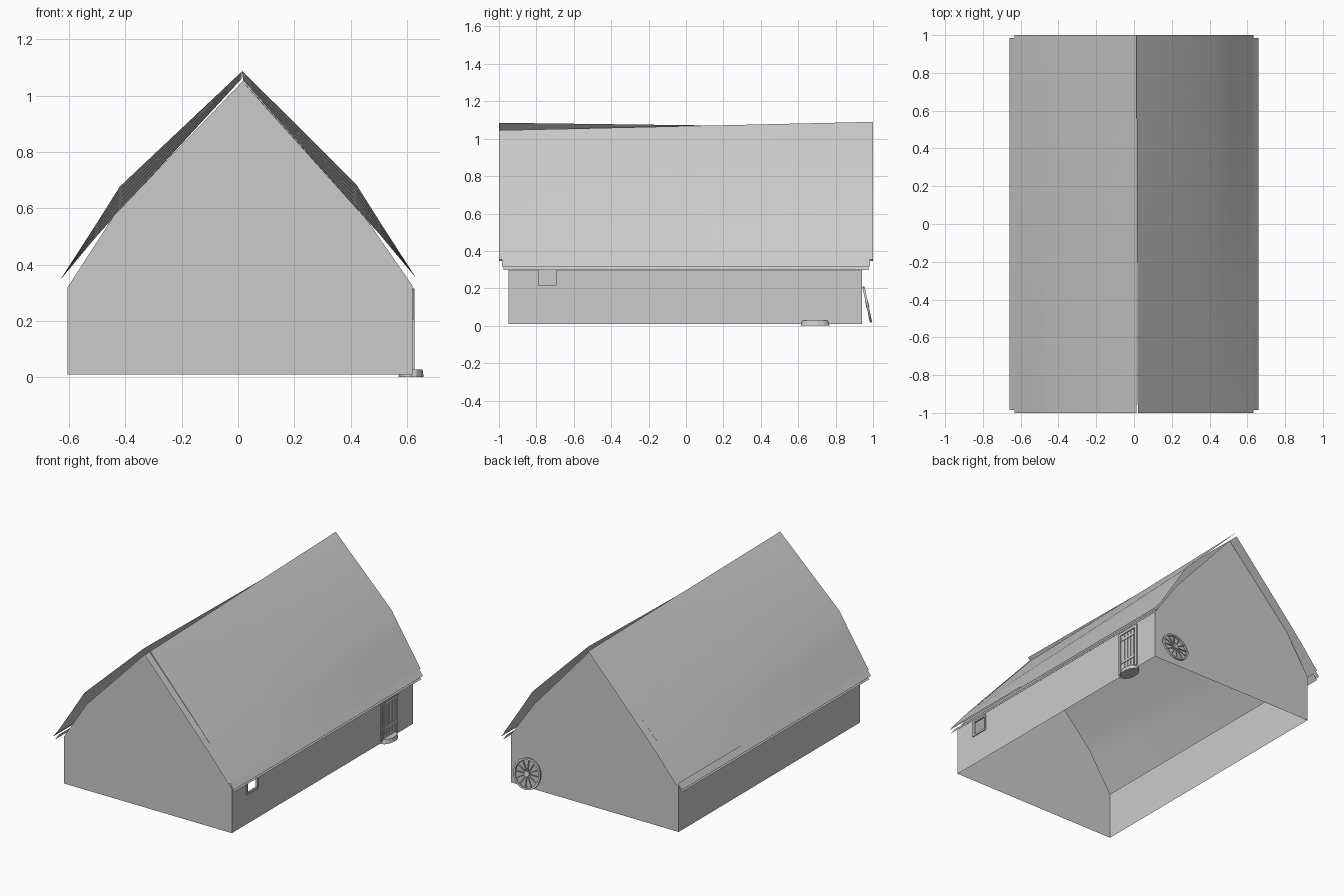
import bpy, bmesh, math
from mathutils import Matrix, Vector

if "Cube" in bpy.data.objects:
    bpy.data.objects.remove(bpy.data.objects["Cube"])


def mesh_object(name, verts, faces, smooth=False):
    me = bpy.data.meshes.new(name)
    me.from_pydata(verts, [], faces)
    me.update()
    ob = bpy.data.objects.new(name, me)
    bpy.context.collection.objects.link(ob)
    if smooth:
        me.shade_smooth()
    return ob


def loft(name, front, back, y0, y1, steps=6):
    """Thin sheet blended between an x-z profile at y0 and one at y1."""
    n = len(front)
    verts, faces = [], []
    for i in range(steps + 1):
        t = i / steps
        for a, b in zip(front, back):
            verts.append((a[0] + (b[0] - a[0]) * t, y0 + (y1 - y0) * t,
                          a[1] + (b[1] - a[1]) * t))
    for i in range(steps):
        for j in range(n - 1):
            k = i * n + j
            faces.append((k, k + 1, k + n + 1, k + n))
    return mesh_object(name, verts, faces, True)


def boxes(name, items):
    """One object from several boxes given as (centre, size)."""
    bm = bmesh.new()
    for c, s in items:
        bmesh.ops.create_cube(bm, size=1, matrix=Matrix.Translation(c) @ Matrix.Diagonal((*s, 1)))
    ob = mesh_object(name, [], [])
    bm.to_mesh(ob.data)
    bm.free()
    return ob


# Gable ends
outline = [(-0.605, 0.01), (0.62, 0.01), (0.62, 0.325), (0.45, 0.57),
           (0.02, 1.055), (-0.44, 0.575), (-0.605, 0.32)]
for name, y in (("front_gable", -0.95), ("back_gable", 0.94)):
    mesh_object(name, [(x, y, z) for x, z in outline], [tuple(range(len(outline)))])

# Side walls; the right one has a window opening
mesh_object("left_wall", [(-0.605, -0.95, 0.01), (-0.605, 0.94, 0.01),
                          (-0.605, 0.94, 0.32), (-0.605, -0.95, 0.32)], [(0, 1, 2, 3)])
ys, zs = (-0.95, -0.79, -0.69, 0.94), (0.01, 0.215, 0.31, 0.325)
mesh_object("right_wall", [(0.62, y, z) for y in ys for z in zs],
            [(i * 4 + j, i * 4 + 4 + j, i * 4 + 5 + j, i * 4 + 1 + j)
             for i in range(3) for j in range(3) if (i, j) != (1, 1)])

# Sagging roof slopes: one end bulges, the other is nearly straight
bulged = [(0.42, 0.685), (0.505, 0.55), (0.632, 0.353)]
straight = [(0.42, 0.60), (0.505, 0.505), (0.632, 0.353)]
ridge_hi, ridge_lo = (0.013, 1.09), (0.02, 1.045)
loft("right_roof", [ridge_lo] + straight, [ridge_hi] + bulged, -1, 1)
flip = lambda pts: [(-x, z - 0.008) for x, z in pts]
loft("left_roof", [(0.013, 1.085)] + flip(bulged), [(0.013, 1.06)] + flip(straight), -1, 1)

# Eave boards
for side, s in (("right", 1), ("left", -1)):
    for name, y, pts in (("upper", 0.985, [(0.632, 0.355), (0.66, 0.318)]),
                         ("lower", 0.975, [(0.625, 0.335), (0.652, 0.297)])):
        p = [(x * s, z) for x, z in pts]
        loft(f"{side}_{name}_eave_board", p, p, -y, y, 1)

# Window frame
t = 0.012
boxes("window_frame", [((0.62, y, 0.26), (0.012, t, 0.105)) for y in (-0.794, -0.686)] +
      [((0.62, -0.74, z), (0.012, 0.12, t)) for z in (0.211, 0.307)])

# Door frame, plank joints and cross battens
boxes("door_frame", [((0.621, y, 0.17), (0.012, 0.018, 0.29)) for y in (0.606, 0.762)] +
      [((0.621, 0.684, 0.305), (0.012, 0.17, 0.018))])
boxes("door_planks", [((0.62, y, 0.165), (0.008, 0.022, 0.25))
                      for y in (0.64, 0.67, 0.70, 0.73)])
boxes("door_battens", [((0.622, 0.687, z), (0.01, 0.125, 0.018)) for z in (0.10, 0.26)])

# Rounded door step
bm = bmesh.new()
bmesh.ops.create_cone(bm, cap_ends=True, segments=14, radius1=1, radius2=0.9, depth=1,
                      matrix=Matrix.Translation((0.615, 0.69, 0.0135)) @ Matrix.Diagonal((0.046, 0.078, 0.027, 1)))
step = mesh_object("door_step", [], [])
bm.to_mesh(step.data)
bm.free()

# Cart wheel leaning on the back wall
lean = Matrix.Translation((0.48, 0.969, 0.114)) @ Matrix.Rotation(math.radians(90 + 12), 4, 'X')
bm = bmesh.new()
n = 24
rings = [[bm.verts.new((r * math.cos(a), r * math.sin(a), z))
          for r, z in ((0.086, -0.006), (0.098, -0.006), (0.098, 0.006), (0.086, 0.006))]
         for a in (2 * math.pi * i / n for i in range(n))]
for i in range(n):
    a, b = rings[i], rings[(i + 1) % n]
    for j in range(4):
        bm.faces.new((a[j], b[j], b[(j + 1) % 4], a[(j + 1) % 4]))
for i in range(12):
    m = Matrix.Rotation(math.pi * i / 6, 4, 'Z') @ Matrix.Translation((0.05, 0, 0))
    bmesh.ops.create_cube(bm, size=1, matrix=m @ Matrix.Diagonal((0.075, 0.006, 0.006, 1)))
bmesh.ops.create_cone(bm, cap_ends=True, segments=12, radius1=0.018, radius2=0.018, depth=0.016)
bmesh.ops.recalc_face_normals(bm, faces=bm.faces[:])
bm.transform(lean)
wheel = mesh_object("cart_wheel", [], [])
bm.to_mesh(wheel.data)
bm.free()
